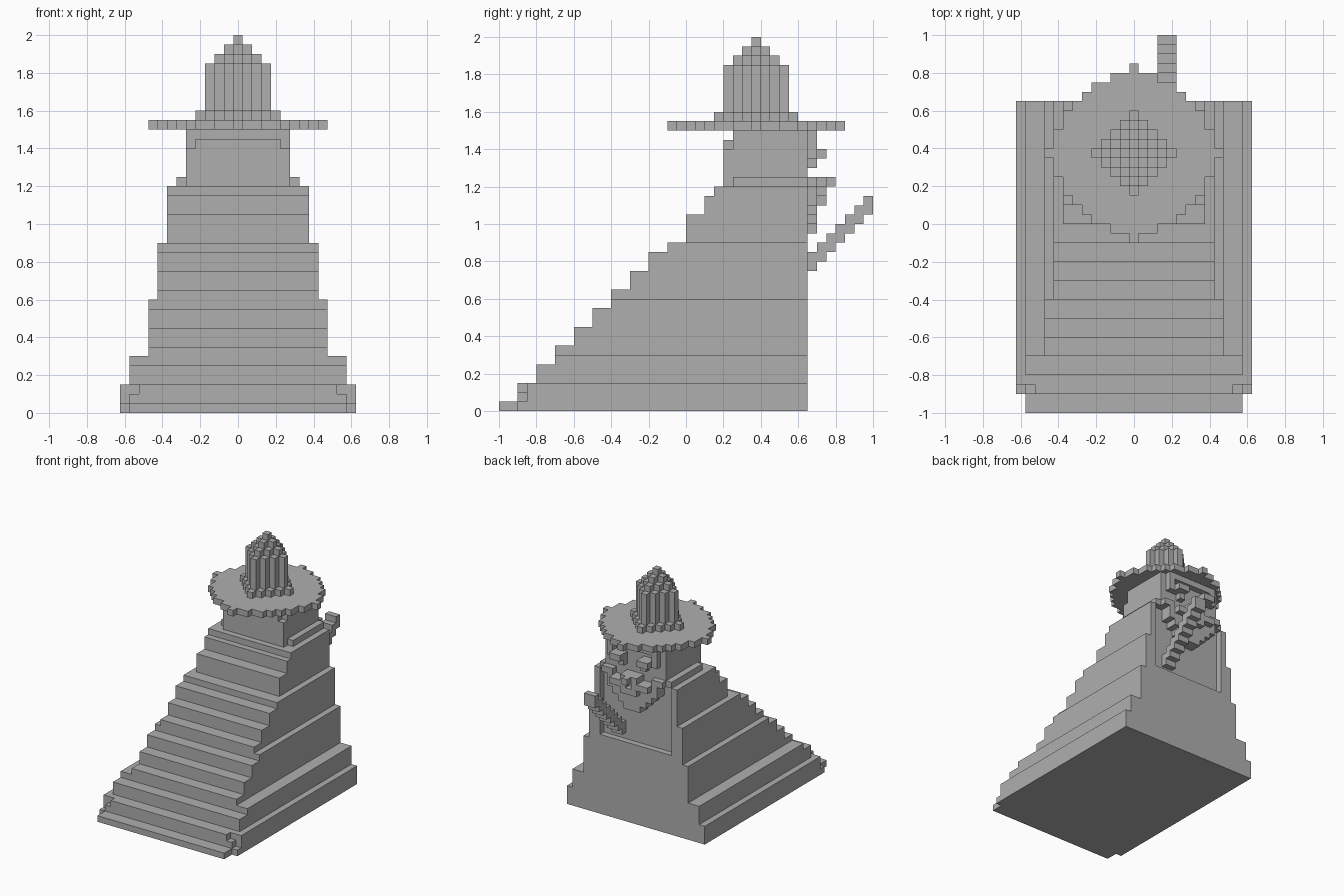
import bpy, bmesh
from mathutils import Matrix, Vector

if "Cube" in bpy.data.objects:
    bpy.data.objects.remove(bpy.data.objects["Cube"], do_unlink=True)

U = 0.05       # size of one block
BACK = 13      # rear wall, in blocks
HAT_Y = 7.5    # hat centre, in blocks

stone = bpy.data.materials.new("stone_grey")
stone.use_nodes = True
stone.diffuse_color = (0.43, 0.43, 0.43, 1)
stone.node_tree.nodes["Principled BSDF"].inputs["Base Color"].default_value = (0.43, 0.43, 0.43, 1)


def blocks(name, boxes):
    """Make one object from boxes (x0, x1, y0, y1, z0, z1) in block units."""
    bm = bmesh.new()
    for x0, x1, y0, y1, z0, z1 in boxes:
        centre = Vector((x0 + x1, y0 + y1, z0 + z1)) * U / 2
        size = Matrix.Diagonal(((x1 - x0) * U, (y1 - y0) * U, (z1 - z0) * U, 1))
        bmesh.ops.create_cube(bm, size=1, matrix=Matrix.Translation(centre) @ size)
    mesh = bpy.data.meshes.new(name)
    bm.to_mesh(mesh)
    bm.free()
    mesh.materials.append(stone)
    obj = bpy.data.objects.new(name, mesh)
    bpy.context.collection.objects.link(obj)
    return obj


def mid(half, y0, y1, z0, z1):
    """Box centred on x."""
    return (-half, half, y0, y1, z0, z1)


def pair(x0, x1, y0, y1, z0, z1):
    """Box and its mirror image."""
    return [(x0, x1, y0, y1, z0, z1), (-x1, -x0, y0, y1, z0, z1)]


# Base with stepped front corners
blocks("base", [mid(11.5, -20, -18, 0, 1), mid(12.5, -18, BACK, 0, 1),
                mid(11.5, -18, -17, 1, 2), mid(10.5, -18, -17, 2, 3),
                mid(12.5, -17, BACK, 1, 3)])

# Robe: front staircase, narrowing in tiers, with a shallow niche behind
steps = [(-16, 5), (-14, 7), (-12, 9), (-10, 11), (-8, 13), (-6, 15),
         (-4, 17), (-2, 18), (0, 21), (2, 23), (3, 24)]
tiers = [(11.5, 6), (9.5, 12), (8.5, 18), (7.5, 24)]
cuts = sorted({3} | {s[1] for s in steps} | {t[1] for t in tiers})
robe = []
for z0, z1 in zip(cuts, cuts[1:]):
    front = next(y for y, top in steps if top >= z1)
    half = next(h for h, top in tiers if top >= z1)
    if z0 >= 13:
        robe.append(mid(half, front, BACK - 1, z0, z1))
        robe += pair(6.5, half, BACK - 1, BACK, z0, z1)
    else:
        robe.append(mid(half, front, BACK, z0, z1))
blocks("robe", robe)

# Head with a collar
blocks("collar", [mid(6.5, 5, BACK, 24, 25)])
blocks("head", [mid(5.5, 4, BACK, 24, 28), mid(4.5, 4, BACK, 28, 29),
                mid(5.5, 5, BACK, 28, 29), mid(5.5, 5, BACK, 29, 30)])

# Hat brim: rows of a rounded outline
reach = [9, 8, 8, 7, 7, 6, 5, 4, 2, 0]
blocks("hat_brim", [mid(reach[abs(j)] + 0.5, HAT_Y + j - 0.5, HAT_Y + j + 0.5, 30, 31)
                    for j in range(-9, 10)])

# Hat crown: diamond of columns rising to a point
tops = [40, 39, 38, 37, 32]
blocks("hat_crown", [(i - 0.5, i + 0.5, HAT_Y + j - 0.5, HAT_Y + j + 0.5, 31, tops[abs(i) + abs(j)])
                     for i in range(-4, 5) for j in range(-4, 5) if abs(i) + abs(j) <= 4])

# Face on the rear side
blocks("hair", [mid(4.5, BACK, 14, 29, 30)] + pair(3.5, 4.5, BACK, 14, 27, 29))
blocks("eyebrows", pair(1.5, 3.5, BACK, 15, 27, 28))
blocks("eyes", pair(1.5, 2.5, BACK, 14, 26, 27))
blocks("nose", [mid(0.5, BACK, 16, 24, 25), mid(1.5, BACK, 15, 24, 25)])
blocks("moustache", pair(0.5, 3.5, BACK, 15, 23, 24) + pair(3.5, 5.5, BACK, 14, 24, 25))
blocks("beard", [mid(4.5, 12, 14, 22, 24), mid(1.5, 14, 15, 22, 23),
                 mid(3.5, 12, 14, 21, 22), mid(2.5, 12, 14, 20, 21),
                 mid(1.5, 12, 14, 19, 20)])

# Rising stepped pipe
blocks("pipe", [(2.5, 4.5, BACK + k, BACK + k + 1, 15 + k, 17 + k) for k in range(-1, 7)])
